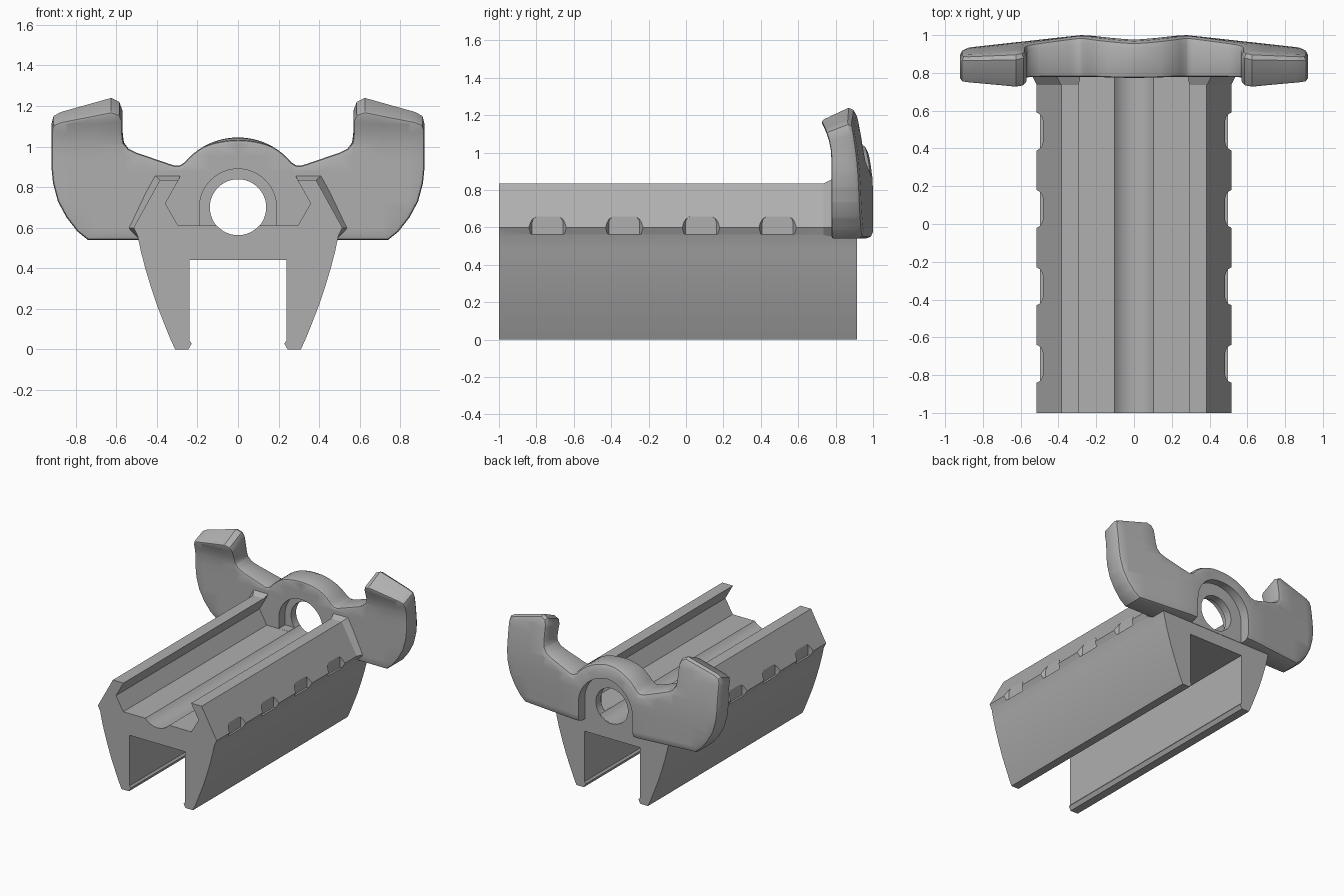
import bpy, bmesh, math
from mathutils import Vector

cube = bpy.data.objects.get("Cube")
if cube:
    bpy.data.objects.remove(cube, do_unlink=True)

grey = bpy.data.materials.new("plain grey")
grey.use_nodes = True
grey.diffuse_color = (0.43, 0.43, 0.43, 1)
grey.node_tree.nodes["Principled BSDF"].inputs["Base Color"].default_value = grey.diffuse_color


def finish(name, bm):
    bmesh.ops.recalc_face_normals(bm, faces=bm.faces)
    mesh = bpy.data.meshes.new(name)
    bm.to_mesh(mesh)
    bm.free()
    mesh.materials.append(grey)
    ob = bpy.data.objects.new(name, mesh)
    bpy.context.collection.objects.link(ob)
    return ob


def loft(front, back, y0, y1):
    """Solid between two x-z outlines with equal point counts."""
    bm = bmesh.new()
    a = [bm.verts.new((x, y0, z)) for x, z in front]
    b = [bm.verts.new((x, y1, z)) for x, z in back]
    bm.faces.new(a)
    bm.faces.new(b[::-1])
    n = len(a)
    for i in range(n):
        j = (i + 1) % n
        bm.faces.new((a[i], b[i], b[j], a[j]))
    bmesh.ops.recalc_face_normals(bm, faces=bm.faces)
    return bm


def mirrored(half):
    """Close a right-hand outline with its mirror image."""
    return half + [(-x, z) for x, z in reversed(half) if x > 1e-4]


def arc(r, start, end, steps, cz=0.70):
    angles = [math.radians(start + (end - start) * i / steps) for i in range(steps + 1)]
    return [(r * math.cos(t), cz + r * math.sin(t)) for t in angles]


def cut(ob, cutters):
    for c in cutters:
        c.hide_render = True
        mod = ob.modifiers.new("cut", 'BOOLEAN')
        mod.operation, mod.solver, mod.object = 'DIFFERENCE', 'EXACT', c
        bpy.context.view_layer.objects.active = ob
        bpy.ops.object.modifier_apply(modifier=mod.name)
        bpy.data.objects.remove(c, do_unlink=True)


def smooth(ob, degrees):
    bpy.ops.object.select_all(action='DESELECT')
    ob.select_set(True)
    bpy.context.view_layer.objects.active = ob
    bpy.ops.object.shade_smooth_by_angle(angle=math.radians(degrees))


# Rail body: curved legs below, hexagonal channel with a round groove above
groove = arc(0.137, -90, -41, 6)
inner = [(0.24, 0.44), (0.24, 0.045), (0.228, 0.03), (0.245, 0), (0.31, 0)]
side = [(0.337, 0.06), (0.367, 0.135), (0.40, 0.22), (0.43, 0.31),
        (0.457, 0.40), (0.478, 0.48), (0.495, 0.56)]
shoulder = [(0.515, 0.60), (0.385, 0.835), (0.293, 0.835), (0.358, 0.72), (0.295, 0.61)]
outline = mirrored(inner + side + shoulder + groove[::-1])
body = finish("rail_body", loft(outline, outline, -1, 0.915))

# Grip notches along both shoulders
notches = []
for s in (-1, 1):
    for k in range(4):
        yc = -0.74 + 0.41 * k
        bm = bmesh.new()
        bmesh.ops.create_cube(bm, size=1)
        for v in bm.verts:
            outer = v.co.x * s > 0
            v.co = (s * (0.56 if outer else 0.483),
                    yc + v.co.y * (0.25 if outer else 0.165),
                    0.70 if v.co.z > 0 else 0.566)
        top = [e for e in bm.edges if all(v.co.z > 0.6 for v in e.verts)]
        for v in bm.verts:
            if v.co.z > 0.6:
                v.co.z = 0.662
        ends = [e for e in top if abs(e.verts[0].co.y - e.verts[1].co.y) < 0.06]
        bmesh.ops.bevel(bm, geom=ends, offset=0.035, segments=3,
                        affect='EDGES', profile=0.5)
        notches.append(finish("notch_cutter", bm))
cut(body, notches)
smooth(body, 25)

# Flared collars joining the shoulders to the winged plate
near = [(0.495, 0.56), (0.515, 0.60), (0.385, 0.835), (0.293, 0.835), (0.358, 0.72)]
far = [(0.49, 0.545), (0.547, 0.60), (0.42, 0.867), (0.28, 0.867), (0.358, 0.72)]
for s, label in ((1, "left"), (-1, "right")):
    bm = loft([(s * x, z) for x, z in near], [(s * x, z) for x, z in far], 0.735, 0.80)
    finish(label + "_collar", bm)

# Winged plate outline
crown = arc(0.345, 90, 40, 10)
wing = [(0.285, 0.908), (0.31, 0.906), (0.34, 0.915), (0.50, 0.97), (0.54, 0.99),
        (0.562, 1.02), (0.568, 1.06), (0.57, 1.18), (0.585, 1.22), (0.625, 1.24),
        (0.875, 1.17), (0.91, 1.15), (0.92, 1.11), (0.92, 0.90), (0.912, 0.82),
        (0.888, 0.73), (0.845, 0.65), (0.79, 0.58), (0.74, 0.54)]
crown[0] = (0, crown[0][1])
outline = mirrored(crown + wing)
bm = loft(outline, outline, 0, 0.2)
for y, width in ((0, 0.016), (0.2, 0.036)):
    rim = [e for e in bm.edges if all(abs(v.co.y - y) < 1e-5 for v in e.verts)]
    bmesh.ops.bevel(bm, geom=rim, offset=width, segments=2, affect='EDGES',
                    profile=0.5, clamp_overlap=False)

# Slice the plate into a grid, then lean and curve its faces
cuts = [((0, 0, 0.6 + 0.07 * i), (0, 0, 1)) for i in range(9)]
cuts += [((0.14 * i, 0, 0), (1, 0, 0)) for i in range(-6, 7)]
for point, normal in cuts:
    bmesh.ops.bisect_plane(bm, geom=bm.verts[:] + bm.edges[:] + bm.faces[:],
                           plane_co=point, plane_no=normal, dist=1e-5)
bmesh.ops.triangulate(bm, faces=[f for f in bm.faces if len(f.verts) > 4])
for v in bm.verts:
    x, y, z = abs(v.co.x), v.co.y, v.co.z
    t = y / 0.2
    front = 0.778 - 0.68 * max(0, z - 0.95) ** 2
    back = (1.0 - 0.11 * max(0, x - 0.28) - 0.015 * max(0, 1 - x / 0.28)
            - 0.25 * max(0, z - 0.75) ** 2)
    v.co.y = front * (1 - t) + back * t
    v.co.z -= 0.3 * max(0, z - 1.0) * max(0, 1 - 1.6 * t)
plate = finish("winged_plate", bm)


# Stepped bore, open at the bottom on its wide ends
def keyhole(r, floor, y0, y1):
    pts = arc(r, 0, 180, 28) + [(-r, floor), (r, floor)]
    return finish("bore_cutter", loft(pts, pts, y0, y1))


hole = arc(0.139, 0, 360, 48)[:-1]
cut(plate, [finish("hole_cutter", loft(hole, hole, 0.6, 1.2)),
            keyhole(0.19, 0.611, 0.6, 0.855),
            keyhole(0.235, 0.45, 0.918, 1.2)])
smooth(plate, 32)
